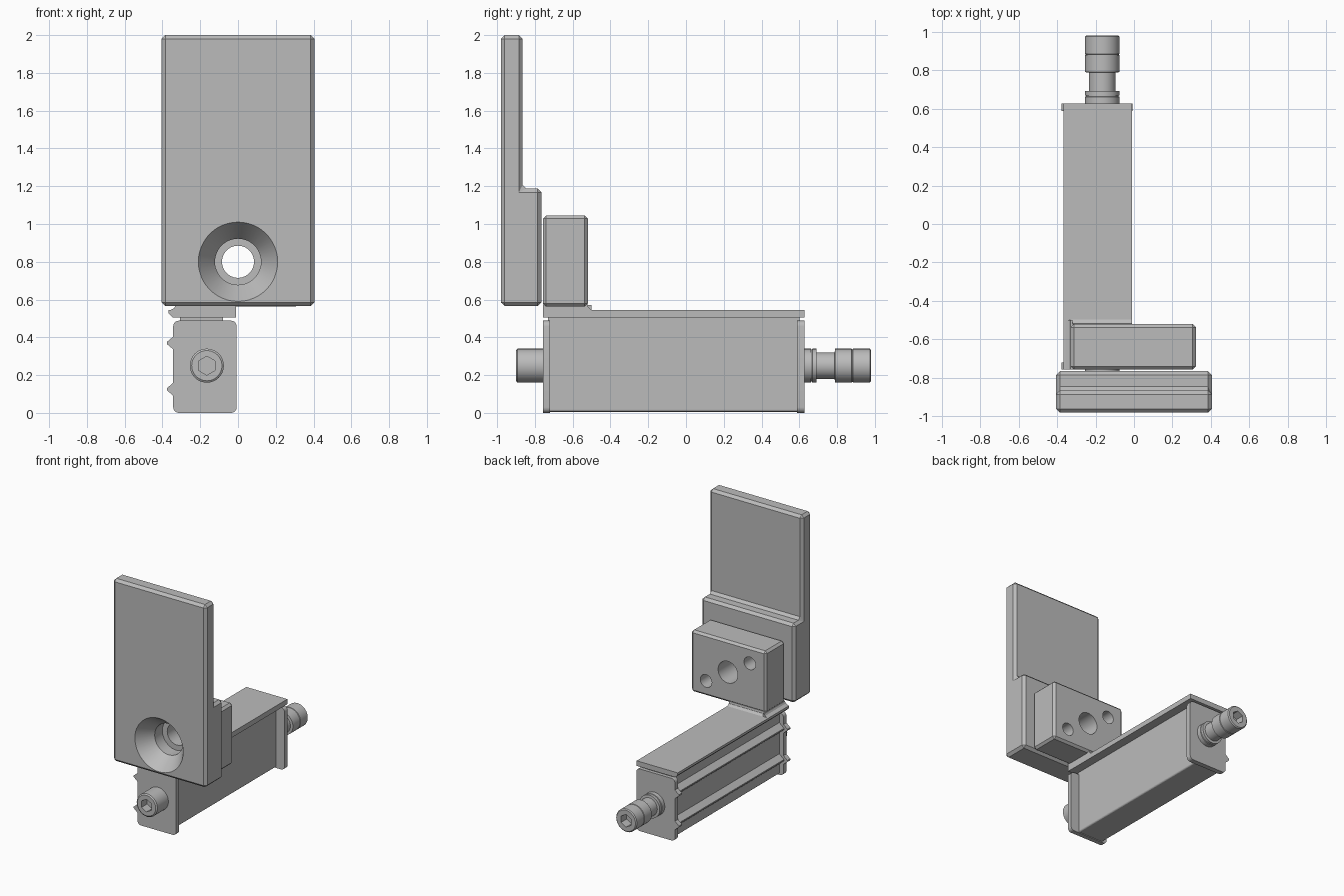
import bpy, bmesh, math
from mathutils import Matrix

cube = bpy.data.objects.get("Cube")
if cube:
    bpy.data.objects.remove(cube, do_unlink=True)

grey = bpy.data.materials.new("plain grey")
grey.use_nodes = True
colour = (0.5, 0.5, 0.5, 1)
grey.diffuse_color = colour
grey.node_tree.nodes["Principled BSDF"].inputs["Base Color"].default_value = colour


def finish(name, bm, smooth=False):
    bmesh.ops.recalc_face_normals(bm, faces=bm.faces)
    mesh = bpy.data.meshes.new(name)
    bm.to_mesh(mesh)
    bm.free()
    mesh.materials.append(grey)
    ob = bpy.data.objects.new(name, mesh)
    bpy.context.collection.objects.link(ob)
    if smooth:
        activate(ob)
        bpy.ops.object.shade_smooth_by_angle(angle=math.radians(30))
    return ob


def activate(ob):
    bpy.ops.object.select_all(action='DESELECT')
    ob.select_set(True)
    bpy.context.view_layer.objects.active = ob


def extrude(name, pts, a, b, axis='y', smooth=False):
    """Extrude an (x, z) profile along y, or a (y, z) profile along x."""
    bm = bmesh.new()
    place = (lambda p, t: (p[0], t, p[1])) if axis == 'y' else (lambda p, t: (t, p[0], p[1]))
    rings = [[bm.verts.new(place(p, t)) for p in pts] for t in (a, b)]
    n = len(pts)
    for i in range(n):
        j = (i + 1) % n
        bm.faces.new((rings[0][i], rings[0][j], rings[1][j], rings[1][i]))
    for r in rings:
        bm.faces.new(r)
    return finish(name, bm, smooth)


def lathe(name, profile, x, z, sides=48, turn=0):
    """Turn a (radius, y) profile about an axis parallel to y."""
    bm = bmesh.new()
    rings = []
    for r, y in profile:
        ring = []
        for i in range(sides):
            a = turn + math.tau * i / sides
            ring.append(bm.verts.new((x + r * math.cos(a), y, z + r * math.sin(a))))
        rings.append(ring)
    for p, q in zip(rings, rings[1:]):
        for i in range(sides):
            j = (i + 1) % sides
            bm.faces.new((p[i], p[j], q[j], q[i]))
    bm.faces.new(rings[0])
    bm.faces.new(rings[-1])
    return finish(name, bm, sides > 6)


def apply(ob, kind, **settings):
    mod = ob.modifiers.new(kind.title(), kind)
    for key, value in settings.items():
        setattr(mod, key, value)
    activate(ob)
    bpy.ops.object.modifier_apply(modifier=mod.name)


def cut(ob, cutter):
    cutter.hide_render = True
    apply(ob, 'BOOLEAN', operation='DIFFERENCE', solver='EXACT', object=cutter)
    bpy.data.objects.remove(cutter, do_unlink=True)
    activate(ob)
    bpy.ops.object.shade_smooth_by_angle(angle=math.radians(30))


def box_profile(a0, a1, z0, z1):
    return [(a0, z0), (a1, z0), (a1, z1), (a0, z1)]


def ridged_profile(x0, x1, z0, z1, radius, reach):
    """Rounded rectangle with two pointed ridges on its -x side."""
    pts = []
    corners = [(x1 - radius, z1 - radius, 0), (x0 + radius, z1 - radius, 90),
               (x0 + radius, z0 + radius, 180), (x1 - radius, z0 + radius, 270)]
    for cx, cz, start in corners:
        for k in range(6):
            a = math.radians(start + 18 * k)
            pts.append((cx + radius * math.cos(a), cz + radius * math.sin(a)))
        if start == 90:
            for z in (0.37, 0.125):
                pts += [(x0, z + reach), (x0 - reach, z + 0.005),
                        (x0 - reach, z - 0.005), (x0, z - reach)]
    return pts


# Tall front plate with a thick foot and a countersunk hole
plate = extrude("front_plate", [(-0.98, 0.565), (-0.765, 0.565), (-0.765, 1.187),
                (-0.865, 1.187), (-0.865, 2), (-0.98, 2)], -0.405, 0.405, 'x')
apply(plate, 'BEVEL', width=0.02, segments=1, limit_method='ANGLE')
cut(plate, lathe("countersink", [(0.214, -0.99), (0.21, -0.98), (0.122, -0.86),
                                 (0.122, -0.7)], 0, 0.8))

# Mounting block with one large and two small holes
block = extrude("mounting_block", box_profile(-0.33, 0.322, 0.562, 1.045), -0.757, -0.52)
apply(block, 'BEVEL', width=0.017, segments=1, limit_method='ANGLE')
for x, z, r in ((0, 0.8, 0.085), (0.19, 0.68, 0.05), (-0.19, 0.92, 0.05)):
    cut(block, lathe("drill", [(r, -0.85), (r, -0.45)], x, z))

# Top slab, its neck and the filleted pedestal under the block
extrude("top_slab", [(-0.345, 0.505), (-0.01, 0.505), (-0.01, 0.545),
                     (-0.367, 0.545), (-0.367, 0.527)], -0.757, 0.627)
extrude("block_pedestal", [(-0.757, 0.543), (-0.492, 0.543), (-0.507, 0.549),
                           (-0.517, 0.559), (-0.52, 0.575), (-0.757, 0.575)],
        -0.325, -0.01, 'x', True)
extrude("pedestal_side_fillet", [(-0.36, 0.543), (-0.32, 0.543), (-0.32, 0.57),
                                 (-0.33, 0.57), (-0.338, 0.555)], -0.757, -0.5)
extrude("slab_neck", box_profile(-0.307, -0.08, 0.47, 0.51), -0.73, 0.6)

# Ridged main body between two end plates
extrude("rail_body", ridged_profile(-0.307, -0.08, 0.006, 0.485, 0.012, 0.04), -0.73, 0.6)
for name, y0, y1 in (("front_end_plate", -0.757, -0.72), ("rear_end_plate", 0.588, 0.627)):
    extrude(name, ridged_profile(-0.343, -0.007, 0, 0.488, 0.03, 0.034), y0, y1, smooth=True)

# Front screw and rear adjusting screw with hexagonal sockets
front = lathe("front_screw", [(0.08, -0.9), (0.09, -0.893), (0.09, -0.75)], -0.165, 0.25)
rear = lathe("rear_screw", [(0.09, 0.62), (0.09, 0.661), (0.085, 0.663), (0.085, 0.667),
             (0.09, 0.669), (0.09, 0.69), (0.07, 0.692), (0.07, 0.787), (0.09, 0.789),
             (0.09, 0.877), (0.086, 0.879), (0.086, 0.882), (0.09, 0.884),
             (0.09, 0.973), (0.082, 0.98)], -0.165, 0.25)
for screw, y0, y1 in ((front, -0.95, -0.83), (rear, 0.91, 1.05)):
    cut(screw, lathe("socket", [(0.05, y0), (0.05, y1)], -0.165, 0.25, 6, math.pi / 6))
